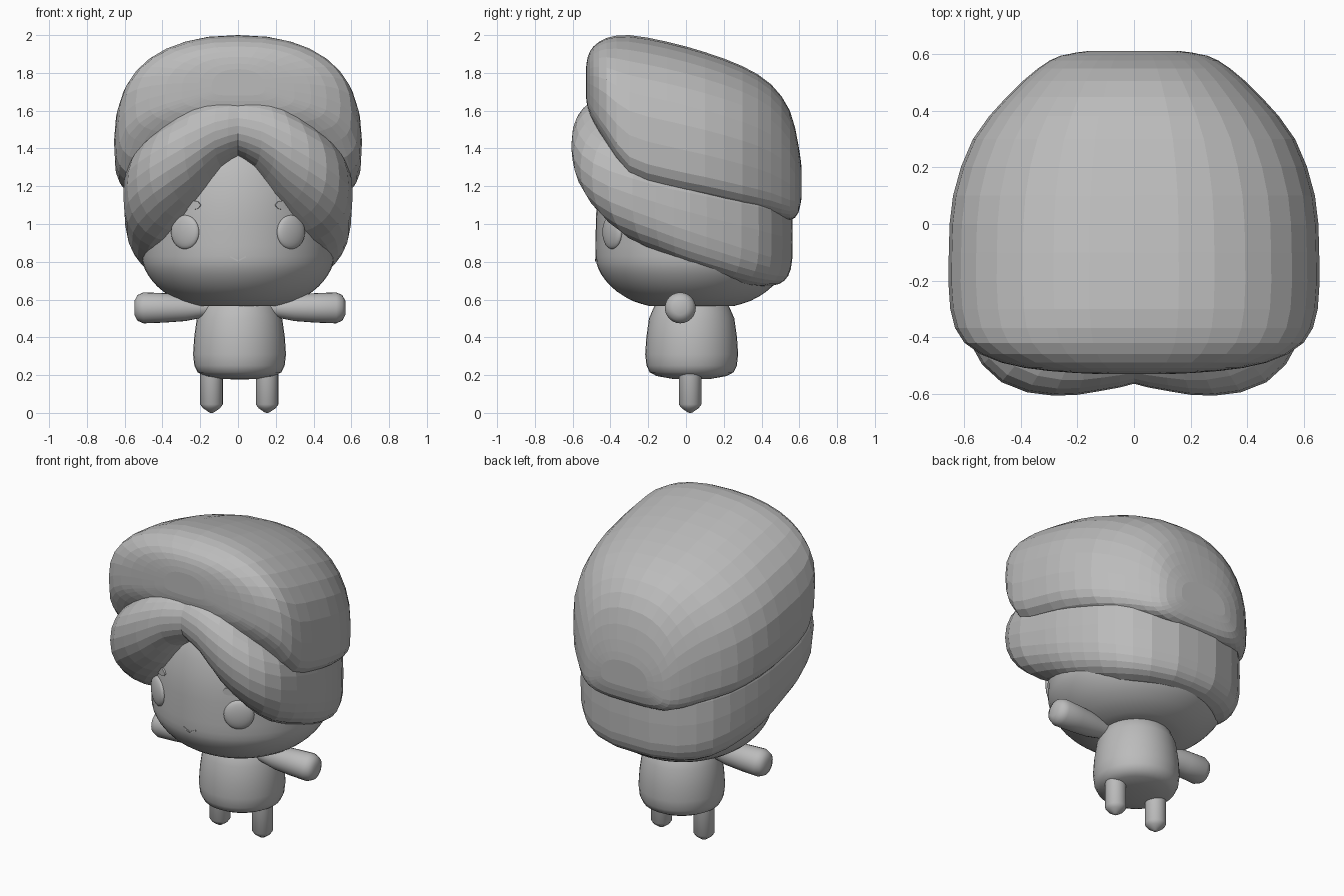
import bpy, bmesh, math
from mathutils import Vector

if "Cube" in bpy.data.objects:
    bpy.data.objects.remove(bpy.data.objects["Cube"])

grey = bpy.data.materials.new("plain grey")
grey.diffuse_color = (0.5, 0.5, 0.5, 1)
grey.use_nodes = True
grey.node_tree.nodes["Principled BSDF"].inputs["Base Color"].default_value = grey.diffuse_color


def spow(v, p):
    return math.copysign(abs(v) ** p, v)


def smooth_table(rows, steps):
    """Catmull-Rom interpolation through table rows."""
    out = []
    n = len(rows)
    for i in range(n - 1):
        a, b, c, d = (Vector(rows[min(max(k, 0), n - 1)]) for k in (i - 1, i, i + 1, i + 2))
        for s in range(steps):
            t = s / steps
            out.append(0.5 * (2 * b + (c - a) * t + (2 * a - 5 * b + 4 * c - d) * t * t
                              + (3 * b - a - 3 * c + d) * t ** 3))
    out.append(Vector(rows[-1]))
    return out


def loft(name, rings, caps=True, wrap=False, smooth=None):
    """Skin closed rings of equal size."""
    bm = bmesh.new()
    vs = [[bm.verts.new(p) for p in r] for r in rings]
    n = len(vs[0])
    for i in range(len(vs) if wrap else len(vs) - 1):
        a, b = vs[i], vs[(i + 1) % len(vs)]
        for j in range(n):
            k = (j + 1) % n
            bm.faces.new((a[j], a[k], b[k], b[j]))
    if caps and not wrap:
        bm.faces.new(vs[0])
        bm.faces.new(vs[-1])
    bmesh.ops.recalc_face_normals(bm, faces=bm.faces)
    me = bpy.data.meshes.new(name)
    bm.to_mesh(me)
    bm.free()
    return add(name, me, smooth)


def add(name, me, smooth):
    ob = bpy.data.objects.new(name, me)
    bpy.context.collection.objects.link(ob)
    me.materials.append(grey)
    if smooth:
        bpy.ops.object.select_all(action='DESELECT')
        ob.select_set(True)
        bpy.context.view_layer.objects.active = ob
        bpy.ops.object.shade_smooth_by_angle(angle=math.radians(smooth))
    return ob


def turned(name, profile, centre, n=32, axis='z', sx=1, smooth=40):
    """Round part from (radius, height) pairs."""
    rings = []
    for r, h in profile:
        ring = []
        for j in range(n):
            c, s = (f(2 * math.pi * j / n) * r for f in (math.cos, math.sin))
            p = Vector((c, s, h)) if axis == 'z' else Vector((sx * h, c, s))
            ring.append(p + Vector(centre))
        rings.append(ring)
    return loft(name, rings, smooth=smooth)


def ellipsoid(name, size, loc, yaw):
    bm = bmesh.new()
    bmesh.ops.create_uvsphere(bm, u_segments=24, v_segments=14, radius=1)
    for v in bm.verts:
        v.co = Vector((v.co.x * size[0], v.co.y * size[1], v.co.z * size[2]))
    me = bpy.data.meshes.new(name)
    bm.to_mesh(me)
    bm.free()
    ob = add(name, me, 60)
    ob.location = loc
    ob.rotation_euler.z = yaw


# Head and body
HEAD_Y = 0.03
head = [(0.22, 0.565), (0.31, 0.592), (0.395, 0.642), (0.455, 0.70), (0.495, 0.765), (0.508, 0.83),
        (0.508, 0.95), (0.503, 1.1), (0.475, 1.25), (0.42, 1.38), (0.3, 1.5), (0.05, 1.57)]
turned("head", [tuple(p) for p in smooth_table(head, 2)], (0, HEAD_Y, 0), 48)
body = [(0.17, 0.6), (0.2, 0.56), (0.226, 0.5), (0.24, 0.4), (0.246, 0.31), (0.239, 0.25),
        (0.222, 0.215), (0.185, 0.195), (0.1, 0.18), (0.02, 0.177)]
turned("body", body, (0.008, 0.03, 0), 36)

# Arms, legs, eyes and brows
for side, s in (("right", 1), ("left", -1)):
    turned(side + "_arm", [(0.045, 0.15), (0.052, 0.2), (0.07, 0.29), (0.078, 0.4), (0.082, 0.51),
                           (0.068, 0.542), (0.038, 0.558)], (0.01, -0.03, 0.556), 24, 'x', s)
    turned(side + "_leg", [(0.06, 0.26), (0.06, 0.045), (0.045, 0.025), (0.012, 0.002), (0.004, 0)],
           (s * 0.147 + 0.007, 0.022, 0), 20)
    ellipsoid(side + "_eye", (0.087, 0.028, 0.09), (s * 0.28, -0.39, 0.957), s * math.radians(33))
    # brow: stadium section following the head surface
    rings = []
    for i in range(13):
        t = i / 12
        a = math.radians(23 + 19 * t)
        hz = 0.022 * (1 - abs(2 * t - 1) ** 4) ** 0.5 + 0.002
        rings.append([(s * math.sin(a) * r, HEAD_Y - math.cos(a) * r, 1.1 + z)
                      for r, z in ((0.49, -hz), (0.51, -hz), (0.51, hz), (0.49, hz))])
    loft(side + "_brow", rings)

# Mouth: thin shallow V
rings = []
for x, z in ((-0.042, 0.826), (0, 0.805), (0.042, 0.826)):
    y = HEAD_Y - math.sqrt(0.507 ** 2 - x * x)
    rings.append([(x, y + dy, z + dz) for dy, dz in
                  ((0.006, -0.004), (-0.004, -0.004), (-0.004, 0.004), (0.006, 0.004))])
loft("mouth", rings)

# Lower hair: band swept around the head, parted at the front
# angle from front, bottom, top, outer radius, squareness
band = [(0, 1.36, 1.68, 0.565, 2.2), (12, 1.30, 1.68, 0.605, 2.2), (25, 1.15, 1.66, 0.67, 2.2),
        (40, 1.01, 1.58, 0.73, 2.2), (55, 0.90, 1.5, 0.715, 2.3), (75, 0.83, 1.4, 0.625, 2.6),
        (92, 0.775, 1.35, 0.595, 2.9), (110, 0.73, 1.3, 0.585, 3.2), (130, 0.685, 1.25, 0.60, 3.6),
        (150, 0.67, 1.2, 0.59, 4), (180, 0.67, 1.2, 0.565, 4)]
half = smooth_table(band, 2)
stations = [(1, r) for r in half] + [(-1, r) for r in half[-2:0:-1]]
rings = []
for s, (ang, zb, zt, ro, e) in stations:
    a = math.radians(ang) * s
    ri = 0.36
    ring = []
    for j in range(15):
        p = -math.pi / 2 + math.pi * j / 14
        r = ri + (ro - ri) * spow(max(math.cos(p), 0), 2 / e)
        z = (zb + zt) / 2 + (zt - zb) / 2 * spow(math.sin(p), 2 / e)
        ring.append((r * math.sin(a), -r * math.cos(a), z))
    rings.append(ring)
loft("lower_hair", rings, wrap=True)

# Upper hair: big swept cap, skinned front to back
# y, half width, bottom, top
cap = [(-0.53, 0.14, 1.68, 1.82), (-0.52, 0.30, 1.61, 1.885), (-0.49, 0.47, 1.53, 1.94),
       (-0.42, 0.60, 1.40, 1.985), (-0.3, 0.65, 1.21, 2.0), (-0.1, 0.655, 1.14, 1.965),
       (0.1, 0.64, 1.10, 1.91), (0.3, 0.57, 1.06, 1.835), (0.45, 0.45, 1.035, 1.74),
       (0.55, 0.34, 1.02, 1.6), (0.595, 0.26, 1.06, 1.42), (0.612, 0.16, 1.14, 1.3)]
rings = []
for y, w, zb, zt in smooth_table(cap, 2):
    zm = zb + 0.33 * (zt - zb)
    ring = []
    for j in range(32):
        p = 2 * math.pi * j / 32
        c, s = math.cos(p), math.sin(p)
        e, h = (2.3, zt - zm) if s >= 0 else (4, zm - zb)
        ring.append((w * spow(c, 2 / e), y, zm + h * spow(s, 2 / e)))
    rings.append(ring)
loft("upper_hair", rings)
